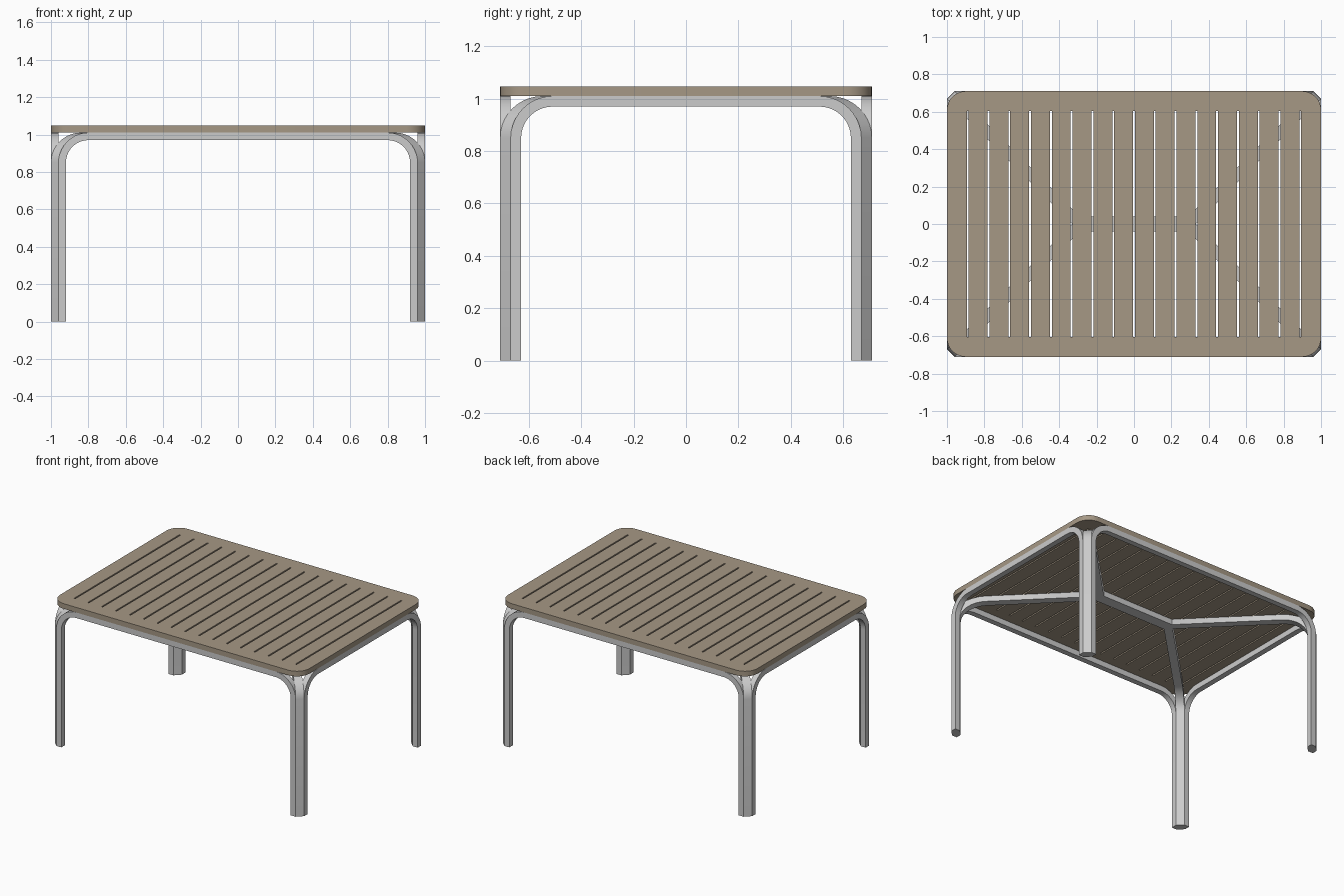
import bpy
import bmesh
from math import sin, cos, pi
from mathutils import Vector, Matrix

cube = bpy.data.objects.get("Cube")
if cube:
    bpy.data.objects.remove(cube, do_unlink=True)

HALF_X, HALF_Y = 1.0, 0.71
TUBE = 0.04
RAIL_TOP, RAIL_BOTTOM, TABLE_TOP = 1.01, 0.97, 1.047
BEND = 0.16
BEND_STEPS = 10


def material(name, color):
    mat = bpy.data.materials.new(name)
    mat.use_nodes = True
    mat.diffuse_color = (*color, 1)
    mat.node_tree.nodes["Principled BSDF"].inputs["Base Color"].default_value = (*color, 1)
    return mat


wood = material("weathered_tan", (0.38, 0.315, 0.235))
metal = material("pale_metal", (0.6, 0.6, 0.6))


def make_object(name, bm, mat):
    bmesh.ops.recalc_face_normals(bm, faces=bm.faces)
    mesh = bpy.data.meshes.new(name)
    bm.to_mesh(mesh)
    bm.free()
    mesh.materials.append(mat)
    obj = bpy.data.objects.new(name, mesh)
    bpy.context.collection.objects.link(obj)
    return obj


def smooth(obj):
    bpy.ops.object.select_all(action='DESELECT')
    obj.select_set(True)
    bpy.context.view_layer.objects.active = obj
    bpy.ops.object.shade_smooth_by_angle(angle=pi / 6)


def add_box(bm, center, size):
    matrix = Matrix.Translation(center) @ Matrix.Diagonal((*size, 1))
    bmesh.ops.create_cube(bm, size=1, matrix=matrix)


def bent_tube(name, base_a, base_b, direction, end_a, end_b):
    """Quarter of a bent leg and rail, mirrored to all four corners."""
    # each step holds the inward travel and height of the outer and inner edge
    steps = [((0, 0), (TUBE, 0))]
    for i in range(BEND_STEPS + 1):
        t = pi / 2 * i / BEND_STEPS
        start = RAIL_TOP - BEND
        steps.append(((BEND * (1 - cos(t)), start + BEND * sin(t)),
                      (BEND - (BEND - TUBE) * cos(t),
                       start + (RAIL_BOTTOM - start) * sin(t))))
    steps.append(((None, RAIL_TOP), (None, RAIL_BOTTOM)))

    bm = bmesh.new()

    def vert(base, end, point):
        u = end if point[0] is None else point[0]
        xy = Vector(base) + Vector(direction) * u
        return bm.verts.new((xy.x, xy.y, point[1]))

    rings = [[vert(base_a, end_a, outer), vert(base_b, end_b, outer),
              vert(base_b, end_b, inner), vert(base_a, end_a, inner)]
             for outer, inner in steps]
    bm.faces.new(rings[0])
    for low, high in zip(rings, rings[1:]):
        for i in range(4):
            j = (i + 1) % 4
            bm.faces.new((low[i], low[j], high[j], high[i]))
    obj = make_object(name, bm, metal)
    smooth(obj)
    mirror = obj.modifiers.new("corners", 'MIRROR')
    mirror.use_axis = (True, True, False)
    return obj


# Bent frames: long sides, short sides and the diagonals between them
x_in, y_in = HALF_X - TUBE, HALF_Y - TUBE
bent_tube("long_side_frames", (x_in, -HALF_Y), (x_in, -y_in), (-1, 0), x_in, x_in)
bent_tube("short_side_frames", (x_in, -y_in), (HALF_X, -y_in), (0, 1), y_in, y_in)
bent_tube("diagonal_braces", (x_in, -HALF_Y), (HALF_X, -y_in), (-1, 1), HALF_Y, y_in)

# Central beam joining the diagonals
bm = bmesh.new()
add_box(bm, (0, 0, (RAIL_TOP + RAIL_BOTTOM) / 2),
        (2 * (HALF_X - HALF_Y), 2 * TUBE, RAIL_TOP - RAIL_BOTTOM))
make_object("center_beam", bm, metal)

# Tabletop with rounded corners
bm = bmesh.new()
add_box(bm, (0, 0, (RAIL_TOP + TABLE_TOP) / 2),
        (2 * HALF_X, 2 * HALF_Y, TABLE_TOP - RAIL_TOP))
corners = [e for e in bm.edges if abs(e.verts[0].co.z - e.verts[1].co.z) > 0.01]
bmesh.ops.bevel(bm, geom=corners, offset=0.1, segments=8, profile=0.5, affect='EDGES')
top = make_object("tabletop", bm, wood)

# Slots between the slats
bm = bmesh.new()
for k in range(-8, 9):
    add_box(bm, (k / 9, 0, RAIL_TOP), (0.01, 1.21, 0.2))
cutter = make_object("slot_cutter", bm, wood)
cutter.hide_render = True

cut = top.modifiers.new("slots", 'BOOLEAN')
cut.operation = 'DIFFERENCE'
cut.solver = 'EXACT'
cut.object = cutter
bpy.context.view_layer.objects.active = top
bpy.ops.object.modifier_apply(modifier=cut.name)
bpy.data.objects.remove(cutter, do_unlink=True)
smooth(top)
